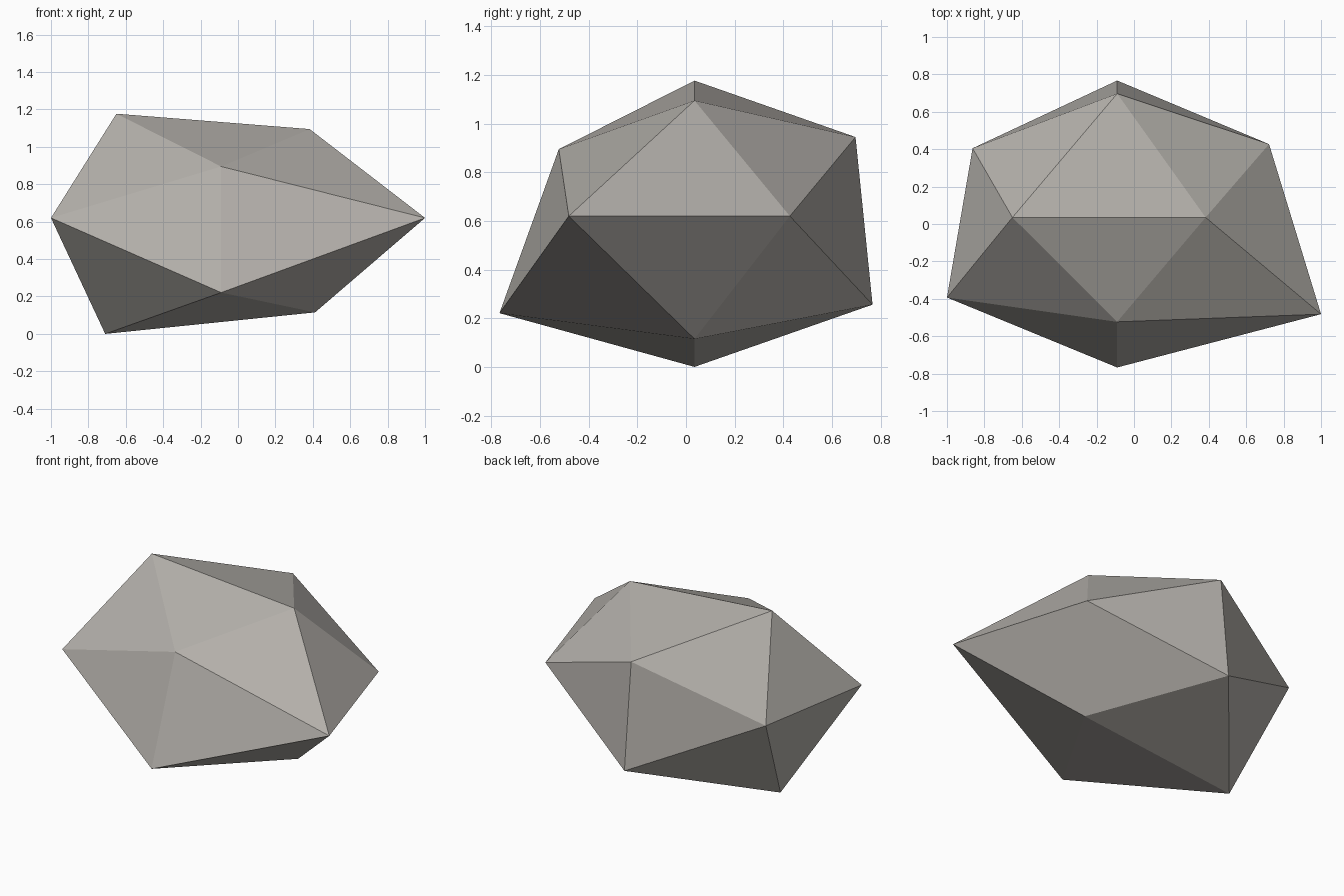
import bpy
import bmesh

cube = bpy.data.objects.get("Cube")
if cube:
    bpy.data.objects.remove(cube, do_unlink=True)

# Stone colour
stone = bpy.data.materials.new("warm grey stone")
stone.use_nodes = True
grey = (0.45, 0.43, 0.40, 1)
stone.diffuse_color = grey
bsdf = stone.node_tree.nodes["Principled BSDF"]
bsdf.inputs["Base Color"].default_value = grey
bsdf.inputs["Roughness"].default_value = 0.9

# Corners of an uneven icosahedron, held as three rings of paired corners.
# Keys are signs: ridge (x, z), face (y, z), flank (x, y)
MID_X, MID_Y, MID_Z = -0.09, 0.035, 0.62
bm = bmesh.new()
ridge = {(sx, sz): bm.verts.new((x, MID_Y, z)) for sx, sz, x, z in (
    (-1, 1, -0.65, 1.177), (1, 1, 0.383, 1.095),
    (-1, -1, -0.71, 0.0), (1, -1, 0.412, 0.115))}
face = {(sy, sz): bm.verts.new((MID_X, y, z)) for sy, sz, y, z in (
    (-1, 1, -0.523, 0.895), (-1, -1, -0.767, 0.221),
    (1, 1, 0.697, 0.945), (1, -1, 0.767, 0.256))}
flank = {(sx, sy): bm.verts.new((x, y, MID_Z)) for sx, sy, x, y in (
    (-1, -1, -1.0, -0.393), (-1, 1, -0.863, 0.405),
    (1, -1, 1.0, -0.482), (1, 1, 0.722, 0.427))}

SIGNS = (-1, 1)
# One triangle in each octant
for sx in SIGNS:
    for sy in SIGNS:
        for sz in SIGNS:
            bm.faces.new((ridge[sx, sz], face[sy, sz], flank[sx, sy]))
# Two triangles on each paired edge
for a in SIGNS:
    for b in SIGNS:
        bm.faces.new((ridge[-1, a], ridge[1, a], face[b, a]))
        bm.faces.new((face[a, -1], face[a, 1], flank[b, a]))
        bm.faces.new((flank[a, -1], flank[a, 1], ridge[a, b]))
bmesh.ops.recalc_face_normals(bm, faces=bm.faces)

# Rock object, flat shaded
mesh = bpy.data.meshes.new("rock")
bm.to_mesh(mesh)
bm.free()
mesh.materials.append(stone)
rock = bpy.data.objects.new("rock", mesh)
bpy.context.collection.objects.link(rock)
